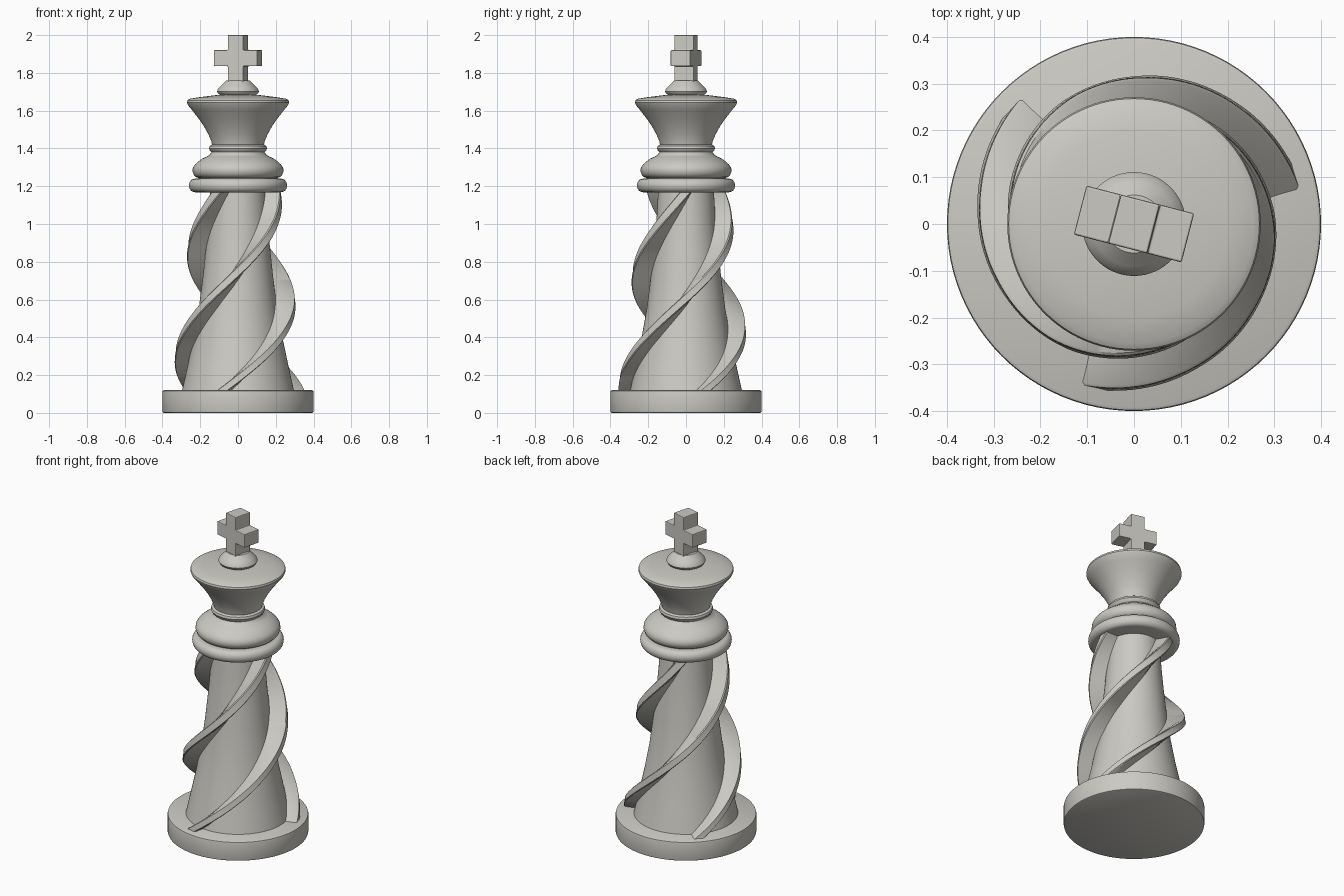
import bpy, bmesh, math
from mathutils import Matrix

if "Cube" in bpy.data.objects:
    bpy.data.objects.remove(bpy.data.objects["Cube"])

stone = bpy.data.materials.new("warm_grey")
stone.diffuse_color = (0.6, 0.59, 0.55, 1)
stone.use_nodes = True
stone.node_tree.nodes["Principled BSDF"].inputs["Base Color"].default_value = stone.diffuse_color


def finish(name, bm, smooth=True):
    bmesh.ops.recalc_face_normals(bm, faces=bm.faces)
    me = bpy.data.meshes.new(name)
    bm.to_mesh(me)
    bm.free()
    ob = bpy.data.objects.new(name, me)
    bpy.context.collection.objects.link(ob)
    me.materials.append(stone)
    if smooth:
        bpy.context.view_layer.objects.active = ob
        ob.select_set(True)
        bpy.ops.object.shade_smooth_by_angle(angle=math.radians(35))
        ob.select_set(False)
    return ob


def skin(name, loops, closed_ends=True):
    """Bridge a stack of equal-length closed loops and cap both ends."""
    bm = bmesh.new()
    rows = [[bm.verts.new(p) for p in loop] for loop in loops]
    n = len(rows[0])
    for a, b in zip(rows, rows[1:]):
        for i in range(n):
            j = (i + 1) % n
            bm.faces.new((a[i], a[j], b[j], b[i]))
    bm.faces.new(rows[0])
    bm.faces.new(rows[-1])
    return finish(name, bm)


def lathe(name, profile, n=96):
    ring = [2 * math.pi * i / n for i in range(n)]
    return skin(name, [[(r * math.cos(t), r * math.sin(t), z) for t in ring]
                       for r, z in profile])


def lerp(table, z):
    for (z0, r0), (z1, r1) in zip(table, table[1:]):
        if z <= z1:
            break
    return r0 + (r1 - r0) * (z - z0) / (z1 - z0)


# base disc
lathe("base", [(0.392, 0), (0.398, 0.003), (0.4, 0.01), (0.4, 0.11),
               (0.398, 0.117), (0.392, 0.12)])

# tapering column
lathe("column", [(0.298, 0.11), (0.267, 0.25), (0.235, 0.4), (0.208, 0.55),
                 (0.186, 0.72), (0.167, 0.9), (0.155, 1.04), (0.146, 1.2)])

# rounded lower collar
torus = [(0.228 + 0.032 * math.cos(a), 1.204 + 0.036 * math.sin(a))
         for a in [math.radians(-90 + 15 * k) for k in range(13)]]
lathe("lower_collar", torus)

# upper collar with neck ring
lathe("upper_collar", [(0.205, 1.225), (0.208, 1.243), (0.225, 1.25), (0.236, 1.263),
                       (0.241, 1.28), (0.239, 1.298), (0.228, 1.315), (0.21, 1.331),
                       (0.19, 1.346), (0.168, 1.356), (0.15, 1.366), (0.141, 1.38),
                       (0.148, 1.387), (0.154, 1.4), (0.15, 1.413), (0.139, 1.42)])

# flared crown
lathe("crown", [(0.135, 1.41), (0.142, 1.44), (0.157, 1.475), (0.182, 1.52),
                (0.212, 1.563), (0.243, 1.602), (0.264, 1.628), (0.271, 1.643),
                (0.268, 1.655), (0.255, 1.663), (0.2, 1.672), (0.11, 1.683)])

# knob under the cross
lathe("knob", [(0.09, 1.67), (0.093, 1.683), (0.105, 1.69), (0.111, 1.702),
               (0.106, 1.716), (0.09, 1.732), (0.074, 1.748), (0.062, 1.76)])

# three twisting ribs
outer = [(0.1, 0.363), (0.28, 0.335), (0.45, 0.314), (0.6, 0.301),
         (0.86, 0.267), (1.19, 0.222)]
column = [(0.1, 0.298), (0.4, 0.235), (0.72, 0.186), (1.2, 0.146)]
STEPS, W, C = 90, 0.031, 0.006
for k in range(3):
    loops = []
    for s in range(STEPS + 1):
        z = 0.1 + 1.08 * s / STEPS
        t = math.radians(17 + 120 * k + 212 * (z - 0.12))
        ro, ri = lerp(outer, z), lerp(column, z) - 0.03
        section = [(ri, -W), (ro - C, -W), (ro, -W + C),
                   (ro, W - C), (ro - C, W), (ri, W)]
        loops.append([(r * math.cos(t) - w * math.sin(t),
                       r * math.sin(t) + w * math.cos(t), z) for r, w in section])
    skin("rib_%d" % (k + 1), loops)

# cross finial, turned slightly, extruded from one outline
a, w, d = 0.119, 0.043, 0.054
half = [(w, 1.745), (w, 1.836), (a, 1.836), (a, 1.92), (w, 1.92), (w, 2.0)]
outline = half + [(-x, z) for x, z in reversed(half)]
bm = bmesh.new()
face = bm.faces.new([bm.verts.new((x, -d, z)) for x, z in outline])
ext = bmesh.ops.extrude_face_region(bm, geom=[face])
bmesh.ops.translate(bm, vec=(0, 2 * d, 0),
                    verts=[v for v in ext["geom"] if isinstance(v, bmesh.types.BMVert)])
bmesh.ops.rotate(bm, matrix=Matrix.Rotation(math.radians(-14.5), 3, 'Z'), verts=bm.verts)
cross = finish("cross", bm, smooth=False)
bev = cross.modifiers.new("soft_edges", 'BEVEL')
bev.width = 0.004
bev.segments = 2
